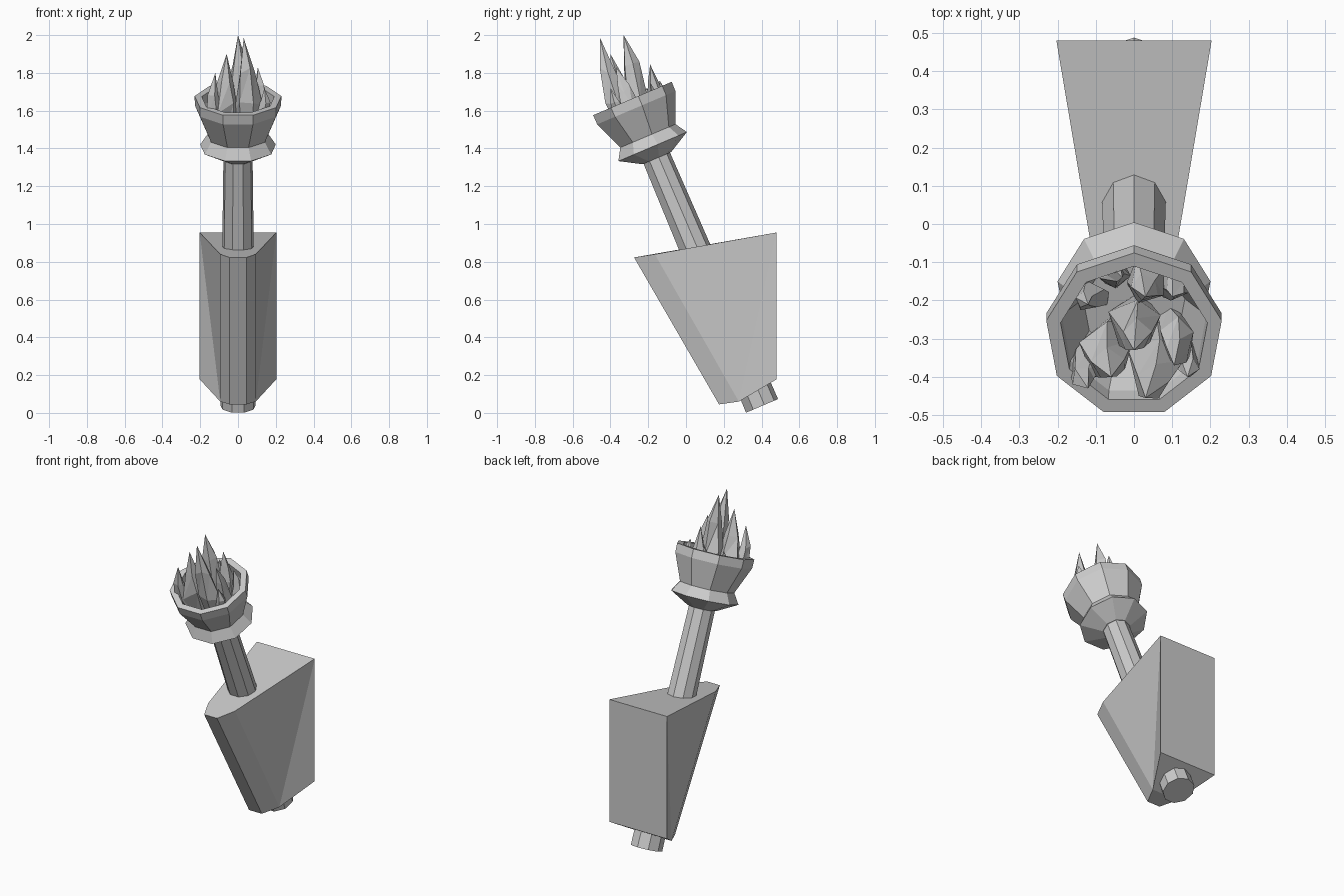
import bpy, bmesh, math, random
from mathutils import Vector, Matrix

if "Cube" in bpy.data.objects:
    bpy.data.objects.remove(bpy.data.objects["Cube"])

random.seed(4)
TILT = math.radians(23)
SIDES = 9
# torch frame: foot of the handle, leaning towards the front
FRAME = Matrix.Translation((0, 0.40, 0.036)) @ Matrix.Rotation(TILT, 4, 'X')


def finish(name, bm):
    bmesh.ops.recalc_face_normals(bm, faces=bm.faces)
    me = bpy.data.meshes.new(name)
    bm.to_mesh(me)
    bm.free()
    ob = bpy.data.objects.new(name, me)
    bpy.context.collection.objects.link(ob)
    return ob


def lathe(name, profile):
    """Nine-sided turned solid from (radius, height) pairs, corner at the back."""
    bm = bmesh.new()
    rings = []
    for r, t in profile:
        rings.append([bm.verts.new(FRAME @ Vector((
            r * math.sin(a * math.tau / SIDES), r * math.cos(a * math.tau / SIDES), t)))
            for a in range(SIDES)])
    for a, b in zip(rings, rings[1:]):
        for i in range(SIDES):
            j = (i + 1) % SIDES
            bm.faces.new((a[i], a[j], b[j], b[i]))
    bm.faces.new(rings[0])
    bm.faces.new(rings[-1])
    return finish(name, bm)


# tapered handle
lathe("handle", [(0.095, 0), (0.078, 1.46)])

# collar and hollow cup
lathe("collar", [(0.085, 1.425), (0.203, 1.49), (0.163, 1.553)])
lathe("cup", [(0.163, 1.55), (0.232, 1.713), (0.233, 1.766),
              (0.195, 1.766), (0.192, 1.713), (0.135, 1.58)])

# wedge-shaped wall bracket: half outline of top and bottom, mirrored in x
top = [(0.203, 0.48, 0.955), (0.094, -0.165, 0.84), (0.045, -0.275, 0.823)]
bottom = [(0.203, 0.48, 0.178), (0.094, 0.28, 0.06), (0.045, 0.175, 0.045)]
bm = bmesh.new()


def outline(half):
    return [bm.verts.new(p) for p in half] + \
           [bm.verts.new((-x, y, z)) for x, y, z in reversed(half)]


T, B = outline(top), outline(bottom)
for i in (1, 2, 3, 5):
    j = (i + 1) % 6
    bm.faces.new((T[i], T[j], B[j], B[i]))
for k, f in ((0, 1), (5, 4)):          # folded side panels
    bm.faces.new((T[k], B[k], B[f]))
    bm.faces.new((T[k], B[f], T[f]))
bm.faces.new(T)
bm.faces.new((B[0], B[1], B[4], B[5]))
bm.faces.new((B[1], B[2], B[3], B[4]))
finish("wall_bracket", bm)

# flames: tip position, base offset in the cup, thickness
flames = [
    ((0.00, -0.33, 2.00), (0.01, 0.00), 0.075),
    ((0.03, -0.455, 1.985), (0.05, -0.08), 0.080),
    ((-0.06, -0.40, 1.90), (-0.05, -0.06), 0.075),
    ((-0.12, -0.43, 1.80), (-0.09, -0.08), 0.055),
    ((0.105, -0.37, 1.83), (0.09, -0.03), 0.055),
    ((0.03, -0.19, 1.845), (0.02, 0.07), 0.060),
    ((-0.03, -0.14, 1.76), (-0.05, 0.08), 0.045),
    ((0.10, -0.19, 1.75), (0.08, 0.06), 0.045),
    ((-0.12, -0.21, 1.72), (-0.09, 0.03), 0.045),
    ((0.14, -0.40, 1.72), (0.09, -0.07), 0.045),
]
bm = bmesh.new()
for tip, (bx, by), rad in flames:
    tip = Vector(tip)
    base = FRAME @ Vector((bx, by, 1.58))
    bulge = FRAME.to_3x3() @ Vector((bx, by, 0)) * 0.25
    n, turn = 5, random.uniform(0, 1.2)
    rings = []
    for s, w in ((0, 0.6), (0.35, 1.0), (0.68, 0.6)):
        c = base.lerp(tip, s) + bulge * math.sin(s * math.pi)
        ring = []
        for i in range(n):
            a = turn + i * math.tau / n
            r = rad * w * random.uniform(0.75, 1.1)
            ring.append(bm.verts.new(c + Vector((
                r * math.cos(a), r * math.sin(a), random.uniform(-0.03, 0.03)))))
        rings.append(ring)
    peak = bm.verts.new(tip)
    bm.faces.new(rings[0])
    for i in range(n):
        j = (i + 1) % n
        for a, b in zip(rings, rings[1:]):
            bm.faces.new((a[i], a[j], b[j]))
            bm.faces.new((a[i], b[j], b[i]))
        bm.faces.new((rings[-1][i], rings[-1][j], peak))
finish("flames", bm)
